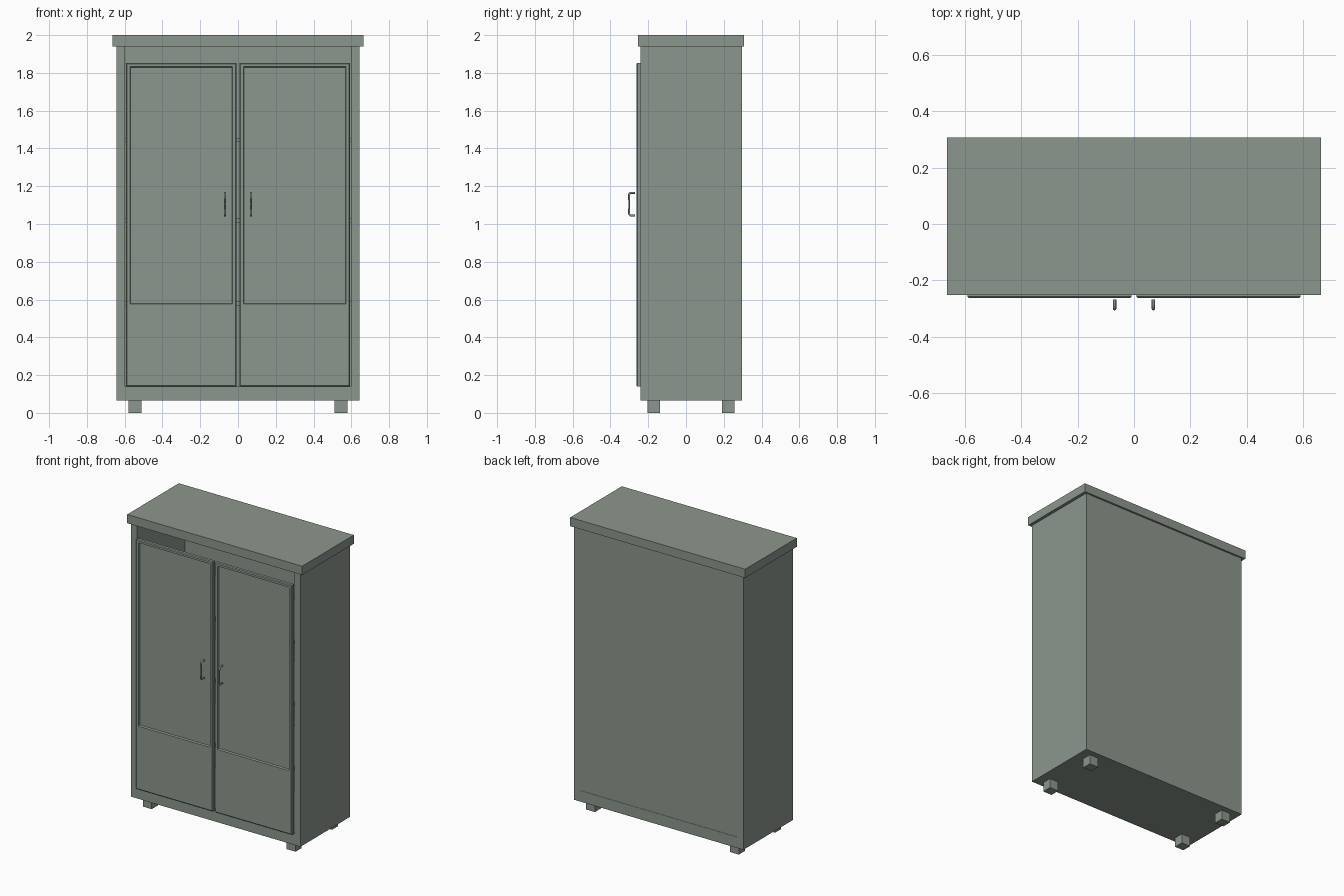
import bpy, bmesh, math
from mathutils import Vector

if "Cube" in bpy.data.objects:
    bpy.data.objects.remove(bpy.data.objects["Cube"])


def material(name, color):
    m = bpy.data.materials.new(name)
    m.diffuse_color = (*color, 1)
    m.use_nodes = True
    m.node_tree.nodes["Principled BSDF"].inputs["Base Color"].default_value = m.diffuse_color
    return m


PAINT = material("sage_green_paint", (0.262, 0.309, 0.266))


def finish(name, bm):
    bmesh.ops.recalc_face_normals(bm, faces=bm.faces)
    me = bpy.data.meshes.new(name)
    bm.to_mesh(me)
    bm.free()
    me.materials.append(PAINT)
    ob = bpy.data.objects.new(name, me)
    bpy.context.collection.objects.link(ob)
    return ob


def add_box(bm, x, y, z):
    verts = bmesh.ops.create_cube(bm, size=1)["verts"]
    for v in verts:
        v.co = Vector([(a + b) / 2 + c * (b - a) for (a, b), c in zip((x, y, z), v.co)])


def box(name, x, y, z):
    bm = bmesh.new()
    add_box(bm, x, y, z)
    return finish(name, bm)


# Carcass: a U-shaped profile (two sides and the floor) extruded front to back
OUT, INN = 0.643, 0.597
FRONT, BACK, BASE, TOP = -0.241, 0.296, 0.065, 1.94
bm = bmesh.new()
outline = [(-OUT, BASE), (OUT, BASE), (OUT, TOP), (INN, TOP),
           (INN, 0.14), (-INN, 0.14), (-INN, TOP), (-OUT, TOP)]
face = bm.faces.new([bm.verts.new((x, FRONT, z)) for x, z in outline])
moved = bmesh.ops.extrude_face_region(bm, geom=[face])["geom"]
bmesh.ops.translate(bm, vec=(0, BACK - FRONT, 0),
                    verts=[v for v in moved if isinstance(v, bmesh.types.BMVert)])
finish("carcass", bm)

box("back_panel", (-INN, INN), (0.276, 0.294), (0.14, TOP))
box("top_board", (-0.664, 0.664), (-0.253, 0.307), (TOP, 2.0))

# Shelves inside the carcass
for i, z in enumerate((0.58, 1.02, 1.445)):
    box(f"shelf_{i + 1}", (-INN, INN), (-0.225, 0.276), (z - 0.011, z + 0.011))

# Four square feet
for sx in (-1, 1):
    for y in (-0.204, 0.19):
        x = sorted((sx * 0.512, sx * 0.58))
        box("foot", x, (y, y + 0.066), (0, BASE))


def door(name, side):
    bm = bmesh.new()
    x0, x1 = sorted((side * 0.009, side * 0.592))
    add_box(bm, (x0, x1), (-0.263, -0.239), (0.14, 1.853))
    # softened front rim
    rim = [e for e in bm.edges if all(v.co.y < -0.26 for v in e.verts)]
    bmesh.ops.bevel(bm, geom=rim, offset=0.005, segments=1, affect='EDGES')
    # upper part gets a sunken panel
    bmesh.ops.bisect_plane(bm, geom=bm.verts[:] + bm.edges[:] + bm.faces[:],
                           plane_co=(0, 0, 0.562), plane_no=(0, 0, 1))
    bm.normal_update()
    upper = [f for f in bm.faces if f.normal.y < -0.99 and f.calc_center_median().z > 0.6]
    bmesh.ops.inset_individual(bm, faces=upper, thickness=0.02)
    bmesh.ops.inset_individual(bm, faces=upper, thickness=0.006, depth=-0.012)
    return finish(name, bm)


def handle(name, x):
    # swept round bar with flared ends and two prongs towards the door
    path = [(-0.269, 1.165, 0.006), (-0.294, 1.165, 0.006), (-0.301, 1.158, 0.0062),
            (-0.301, 1.14, 0.0055), (-0.301, 1.105, 0.004), (-0.301, 1.07, 0.0055),
            (-0.301, 1.052, 0.0062), (-0.294, 1.045, 0.006), (-0.269, 1.045, 0.006)]
    bm = bmesh.new()
    rings, n = [], 10
    for i, (y, z, r) in enumerate(path):
        a, b = path[max(i - 1, 0)], path[min(i + 1, len(path) - 1)]
        t = Vector((0, b[0] - a[0], b[1] - a[1])).normalized()
        u = Vector((1, 0, 0))
        w = t.cross(u)
        rings.append([bm.verts.new(Vector((x, y, z)) + r * (
            u * math.cos(k * math.tau / n) + w * math.sin(k * math.tau / n))) for k in range(n)])
    for p, q in zip(rings, rings[1:]):
        for k in range(n):
            bm.faces.new((p[k], p[(k + 1) % n], q[(k + 1) % n], q[k]))
    bm.faces.new(rings[0])
    bm.faces.new(rings[-1])
    ob = finish(name, bm)
    bpy.context.view_layer.objects.active = ob
    ob.select_set(True)
    bpy.ops.object.shade_smooth_by_angle(angle=math.radians(40))
    ob.select_set(False)


for label, side in (("left", -1), ("right", 1)):
    door(f"{label}_door", side)
    handle(f"{label}_handle", side * 0.069)
